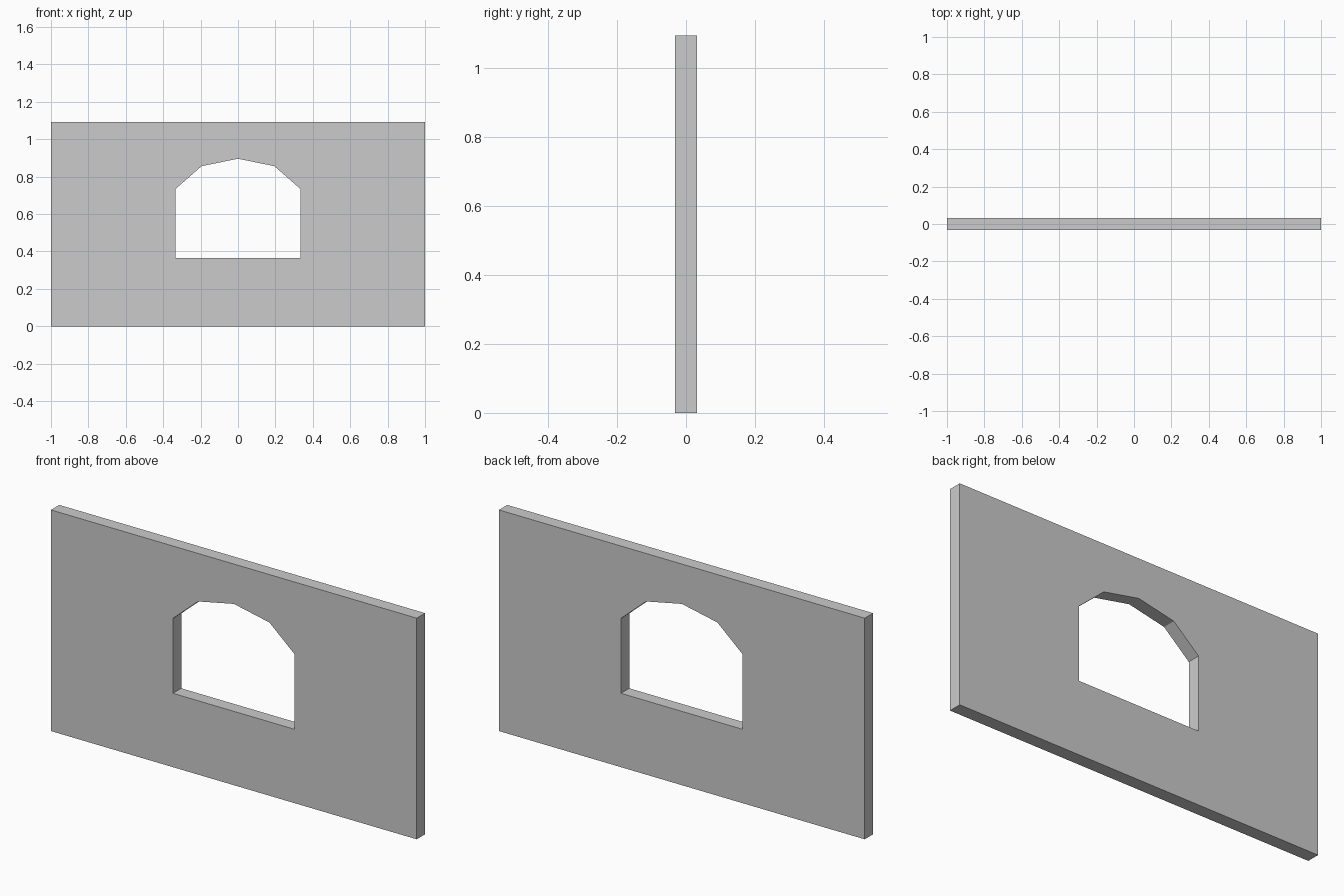
import bpy, bmesh
from mathutils import Vector

if "Cube" in bpy.data.objects:
    bpy.data.objects.remove(bpy.data.objects["Cube"])

HALF_DEPTH = 0.0325
HEIGHT = 1.093

# Wall outline and arched window outline, as (x, z) loops
wall = [(-1, 0), (1, 0), (1, HEIGHT), (-1, HEIGHT)]
right_side = [(0.333, 0.365), (0.333, 0.735), (0.195, 0.856)]
window = right_side + [(0, 0.896)] + [(-x, z) for x, z in reversed(right_side)]


def add_loop(bm, points):
    verts = [bm.verts.new((x, -HALF_DEPTH, z)) for x, z in points]
    return [bm.edges.new((verts[i - 1], verts[i])) for i in range(len(verts))]


# Front face with the opening
bm = bmesh.new()
edges = add_loop(bm, wall) + add_loop(bm, window)
bmesh.ops.triangle_fill(bm, edges=edges, use_beauty=True, normal=Vector((0, -1, 0)))

# Thickness: keep the front and extrude a copy to the back
result = bmesh.ops.extrude_face_region(bm, geom=bm.faces[:], use_keep_orig=True)
back = [v for v in result["geom"] if isinstance(v, bmesh.types.BMVert)]
bmesh.ops.translate(bm, verts=back, vec=(0, 2 * HALF_DEPTH, 0))
bmesh.ops.recalc_face_normals(bm, faces=bm.faces[:])

mesh = bpy.data.meshes.new("window_wall")
bm.to_mesh(mesh)
bm.free()
obj = bpy.data.objects.new("window_wall", mesh)
bpy.context.collection.objects.link(obj)
